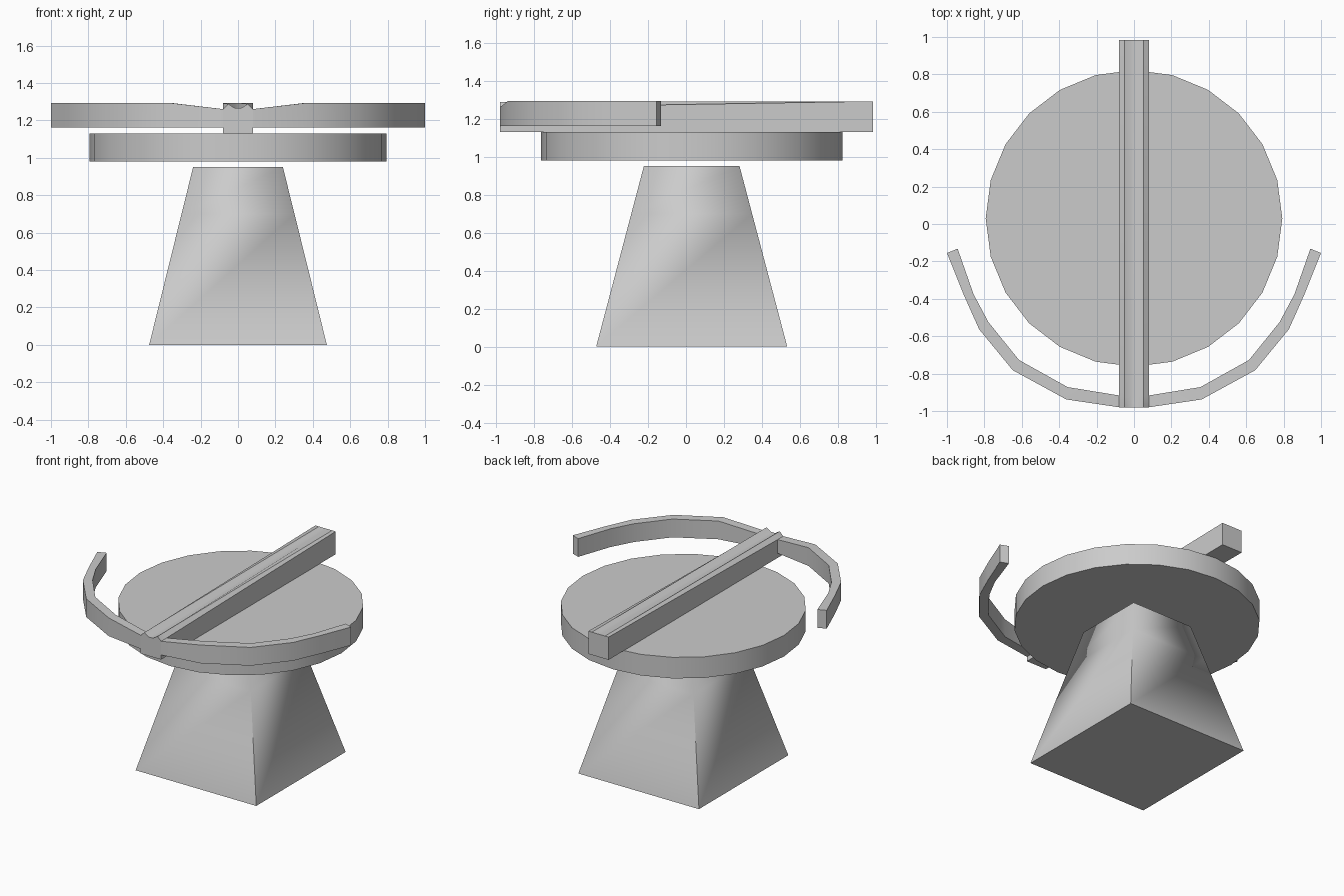
import bpy, bmesh
from math import radians, cos, sin, pi

if "Cube" in bpy.data.objects:
    bpy.data.objects.remove(bpy.data.objects["Cube"])


def loft(name, rings, angle=35):
    """Skin a list of matching closed rings and cap both ends."""
    bm = bmesh.new()
    loops = [[bm.verts.new(p) for p in ring] for ring in rings]
    n = len(loops[0])
    for a, b in zip(loops, loops[1:]):
        for i in range(n):
            j = (i + 1) % n
            bm.faces.new((a[i], a[j], b[j], b[i]))
    bm.faces.new(loops[0][::-1])
    bm.faces.new(loops[-1])
    bmesh.ops.recalc_face_normals(bm, faces=bm.faces)
    for f in bm.faces:
        f.smooth = True
    mesh = bpy.data.meshes.new(name)
    bm.to_mesh(mesh)
    bm.free()
    mesh.set_sharp_from_angle(angle=radians(angle))
    ob = bpy.data.objects.new(name, mesh)
    bpy.context.collection.objects.link(ob)
    return ob


CY = 0.03  # pedestal and turntable centre


# Tapered square pedestal, corners soften towards the top
def square(hx, hy, z):
    return [(sx * hx, CY + sy * hy, z) for sx, sy in ((-1, -1), (1, -1), (1, 1), (-1, 1))]


pedestal = loft("pedestal", [square(0.475, 0.503, 0),
                             square(0.302, 0.318, 0.70),
                             square(0.24, 0.252, 0.95)])
for e in pedestal.data.edges:
    zs = [pedestal.data.vertices[v].co.z for v in e.vertices]
    if min(zs) > 0.6 and max(zs) - min(zs) > 0.1:
        e.use_edge_sharp = False


# Round turntable
def circle(r, z, n=24):
    return [(r * cos(2 * pi * i / n), CY + r * sin(2 * pi * i / n), z) for i in range(n)]


loft("turntable", [circle(0.793, 0.98), circle(0.793, 1.13)])


# Stock: grooved at the front, fading to a flat top at the back
def stock_ring(y, edge, ridge, groove):
    top = [(0.08, edge), (0.052, ridge), (0.016, groove),
           (-0.016, groove), (-0.052, ridge), (-0.08, edge)]
    return [(x, y, z) for x, z in [(-0.08, 1.13), (0.08, 1.13)] + top]


loft("stock", [stock_ring(-0.98, 1.26, 1.288, 1.265),
               stock_ring(-0.92, 1.26, 1.288, 1.265),
               stock_ring(0.985, 1.292, 1.292, 1.292)])

# Bow limbs: outer xy, inner xy, top height
path = [(0.078, -0.98, 0.078, -0.917, 1.26),
        (0.362, -0.938, 0.355, -0.872, 1.293),
        (0.648, -0.782, 0.615, -0.727, 1.293),
        (0.828, -0.563, 0.778, -0.525, 1.293),
        (0.912, -0.375, 0.858, -0.375, 1.293),
        (1.0, -0.155, 0.943, -0.132, 1.293)]
for side, s in (("left", -1), ("right", 1)):
    loft(side + "_bow_limb",
         [[(s * ox, oy, 1.163), (s * ox, oy, zt), (s * ix, iy, zt), (s * ix, iy, 1.163)]
          for ox, oy, ix, iy, zt in path])
